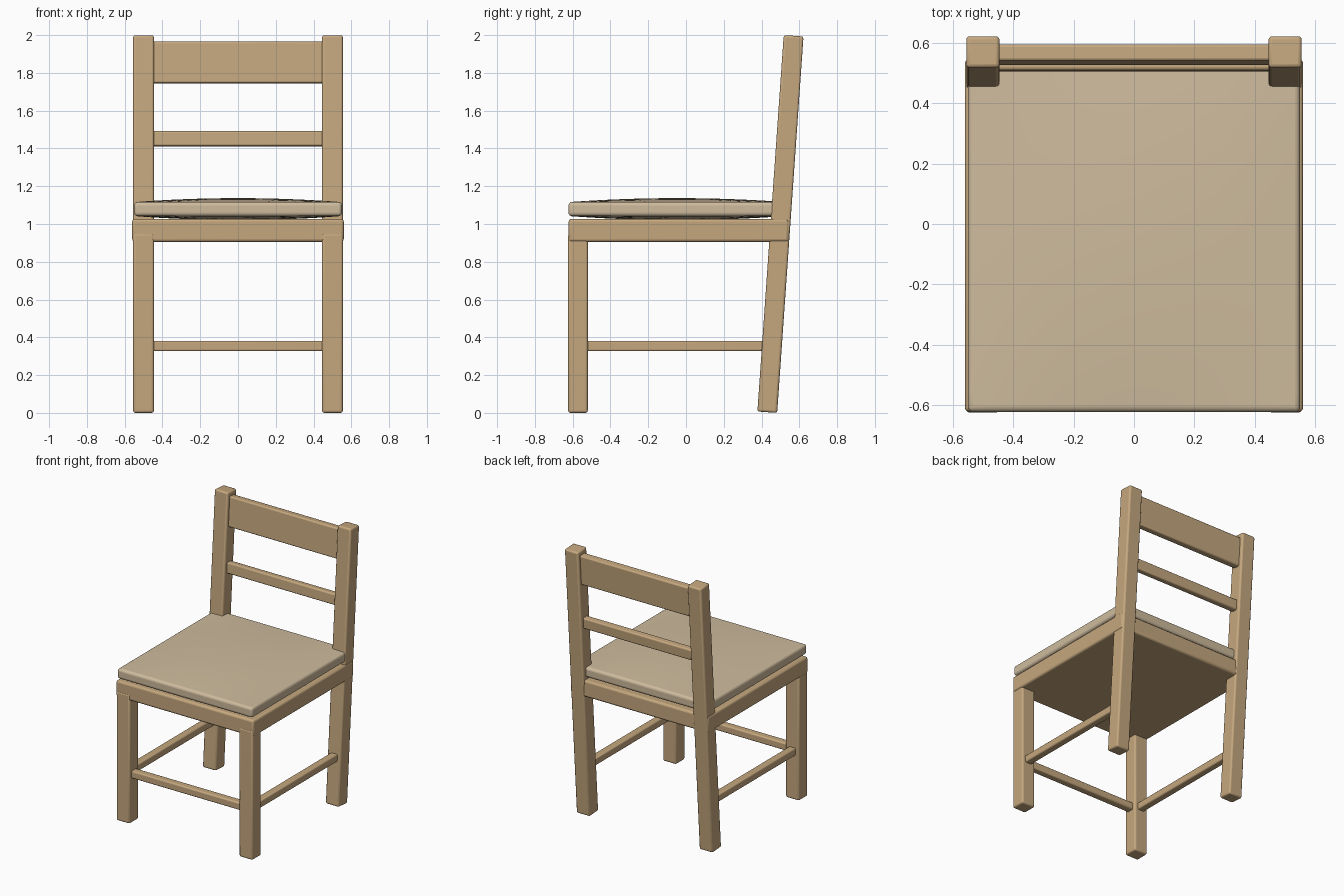
import bpy, bmesh, math
from mathutils import Matrix, Vector

if "Cube" in bpy.data.objects:
    bpy.data.objects.remove(bpy.data.objects["Cube"])

TILT = math.radians(4.0)   # backward lean of the rear posts


def material(name, rgb):
    m = bpy.data.materials.new(name)
    m.diffuse_color = (*rgb, 1)
    m.use_nodes = True
    m.node_tree.nodes["Principled BSDF"].inputs["Base Color"].default_value = m.diffuse_color
    return m


WOOD = material("wood", (0.56, 0.39, 0.21))
FABRIC = material("fabric", (0.62, 0.50, 0.34))


def finish(name, bm, mat, bevel, segments):
    bmesh.ops.recalc_face_normals(bm, faces=bm.faces)
    mesh = bpy.data.meshes.new(name)
    bm.to_mesh(mesh)
    bm.free()
    ob = bpy.data.objects.new(name, mesh)
    bpy.context.collection.objects.link(ob)
    mesh.materials.append(mat)
    mod = ob.modifiers.new("Bevel", 'BEVEL')
    mod.width, mod.segments = bevel, segments
    mod.limit_method, mod.angle_limit = 'ANGLE', math.radians(40)
    bpy.ops.object.select_all(action='DESELECT')
    ob.select_set(True)
    bpy.context.view_layer.objects.active = ob
    bpy.ops.object.shade_smooth_by_angle(angle=math.radians(35))
    return ob


def box(name, center, size, tilt=0.0, bevel=0.012):
    bm = bmesh.new()
    bmesh.ops.create_cube(bm, size=1, matrix=Matrix.Diagonal((*size, 1)))
    ob = finish(name, bm, WOOD, bevel, 3)
    ob.location = center
    ob.rotation_euler.x = -tilt
    return ob


def post_y(z):
    return 0.5 + (z - 1.0) * math.tan(TILT)


# legs, leaning back posts and side stretchers
for side, s in (("left", -1), ("right", 1)):
    box(f"front_leg_{side}", (s * 0.5, -0.572, 0.475), (0.11, 0.104, 0.95))
    box(f"back_post_{side}", (s * 0.5, 0.5, 1.0), (0.11, 0.105, 1.9976), TILT)
    box(f"side_stretcher_{side}", (s * 0.5, -0.06, 0.354), (0.055, 0.94, 0.055), bevel=0.01)

# front stretcher
box("front_stretcher", (0, -0.572, 0.354), (0.91, 0.055, 0.055), bevel=0.01)

# seat base
box("seat_base", (0, -0.038, 0.966), (1.12, 1.166, 0.122), bevel=0.015)

# back slats follow the lean of the posts
box("top_slat", (0, post_y(1.854), 1.854), (0.91, 0.055, 0.22), TILT, 0.01)
box("middle_slat", (0, post_y(1.451), 1.451), (0.91, 0.05, 0.08), TILT, 0.01)

# padded cushion: a slab puffed out above and below
HX, HY, HZ, PUFF = 0.55, 0.575, 0.037, 0.021
bm = bmesh.new()
bmesh.ops.create_grid(bm, x_segments=16, y_segments=16, size=1)
ext = bmesh.ops.extrude_face_region(bm, geom=bm.faces[:], use_keep_orig=True)
top = {g for g in ext["geom"] if isinstance(g, bmesh.types.BMVert)}
for v in bm.verts:
    u, w = v.co.x, v.co.y
    h = HZ + PUFF * (1 - u ** 2) * (1 - w ** 2)
    v.co = Vector((u * HX, w * HY, h if v in top else -h))
cushion = finish("cushion", bm, FABRIC, 0.018, 4)
cushion.location = (0, -0.047, 1.079)
